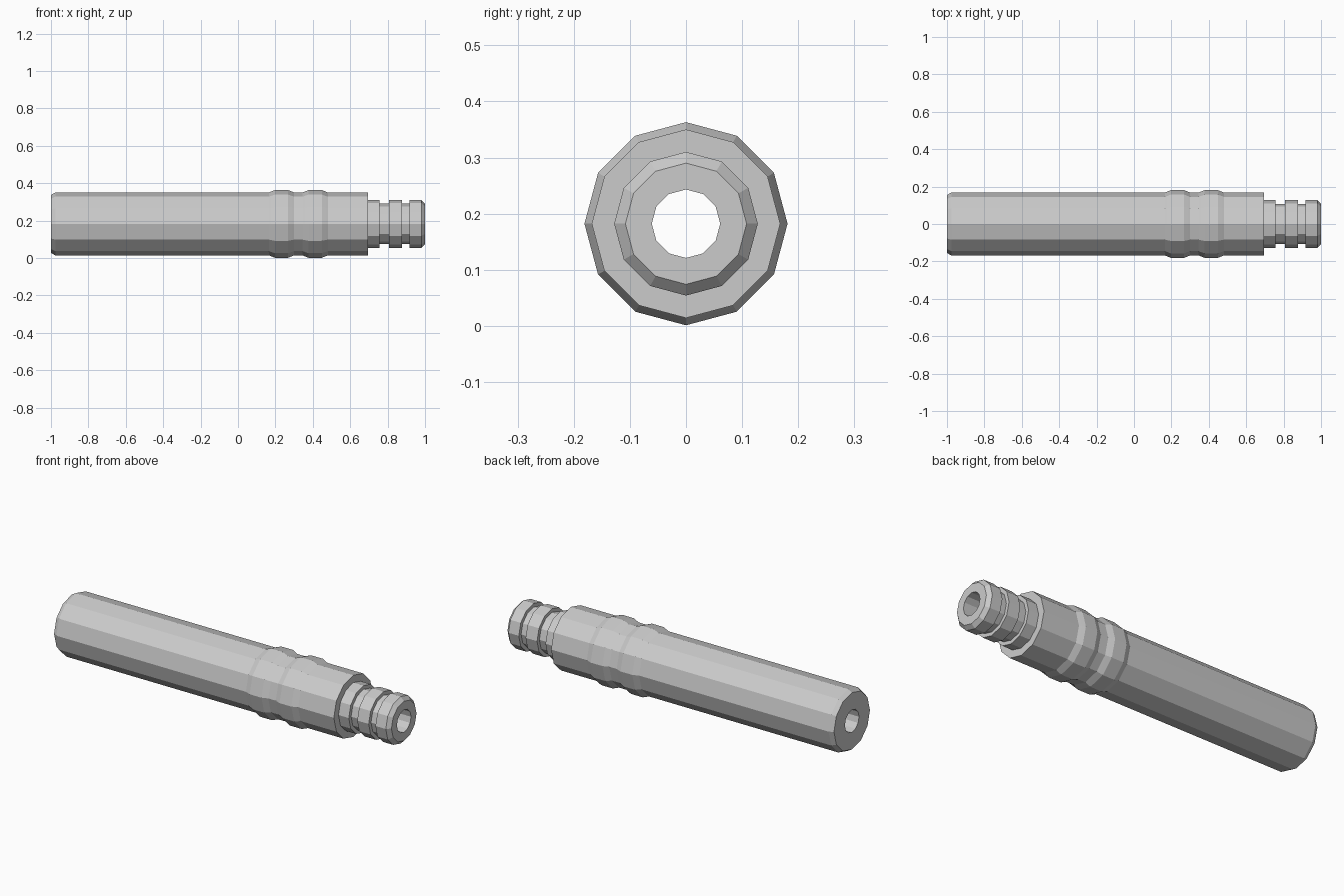
import bpy, math

cube = bpy.data.objects.get("Cube")
if cube:
    bpy.data.objects.remove(cube, do_unlink=True)

SIDES = 12
AXIS_Z = 0.182
BORE, BODY, BAND, NECK, GROOVE = 0.061, 0.168, 0.181, 0.128, 0.108

grey = bpy.data.materials.new("light_grey")
grey.use_nodes = True
grey.diffuse_color = (0.6, 0.6, 0.6, 1)
grey.node_tree.nodes["Principled BSDF"].inputs["Base Color"].default_value = (0.6, 0.6, 0.6, 1)


def lathe(name, profile):
    """Turn a closed (x, radius) profile around the long axis."""
    n = len(profile)
    verts = []
    for s in range(SIDES):
        a = math.tau * s / SIDES
        verts += [(x, r * math.sin(a), AXIS_Z + r * math.cos(a)) for x, r in profile]
    faces = []
    for s in range(SIDES):
        t = (s + 1) % SIDES
        for i in range(n):
            j = (i + 1) % n
            faces.append((s * n + i, s * n + j, t * n + j, t * n + i))
    mesh = bpy.data.meshes.new(name)
    mesh.from_pydata(verts, [], faces)
    mesh.materials.append(grey)
    mesh.update()
    obj = bpy.data.objects.new(name, mesh)
    bpy.context.collection.objects.link(obj)
    return obj


def band(x):
    """Raised grip band with sloped shoulders, starting at x."""
    return [(x, BODY), (x + 0.012, BODY + 0.005), (x + 0.032, BAND),
            (x + 0.103, BAND), (x + 0.123, BODY + 0.005), (x + 0.135, BODY)]


def groove(start, end):
    """Square groove cut into the neck."""
    return [(start, NECK), (start, GROOVE), (end, GROOVE), (end, NECK)]


# One continuous tube: chamfered body, two bands, grooved neck, open bore
profile = [(-1, BORE), (-1, 0.155), (-0.977, BODY)]
profile += band(0.165) + band(0.345)
profile += [(0.695, BODY), (0.695, NECK)]
profile += groove(0.757, 0.808) + groove(0.877, 0.918)
profile += [(0.98, NECK), (1, GROOVE), (1, BORE)]
lathe("grooved_tube", profile)
